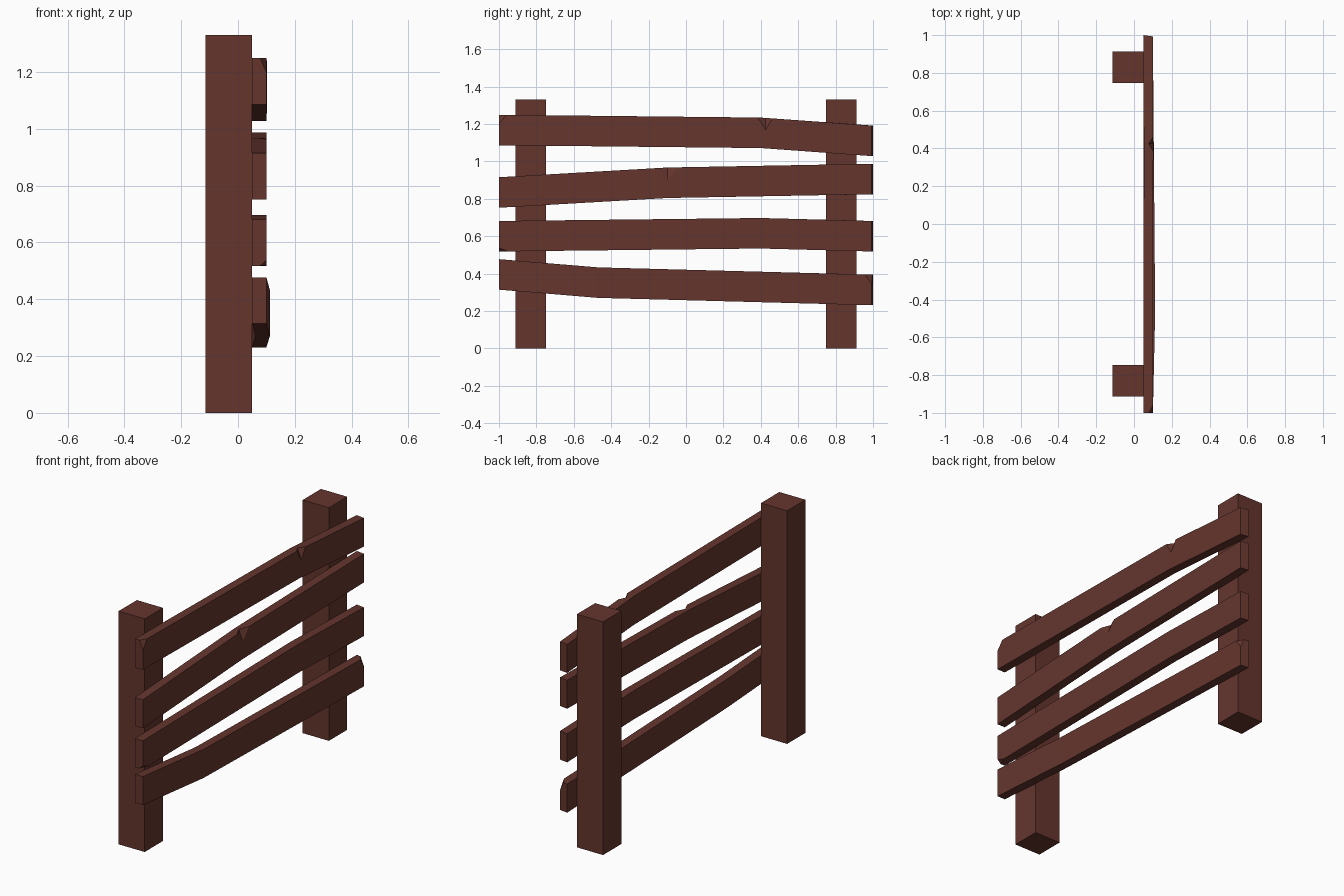
import bpy, bmesh
from mathutils import Vector

if "Cube" in bpy.data.objects:
    bpy.data.objects.remove(bpy.data.objects["Cube"])

wood = bpy.data.materials.new("red brown wood")
wood.diffuse_color = (0.13, 0.036, 0.027, 1)
wood.use_nodes = True
wood.node_tree.nodes["Principled BSDF"].inputs["Base Color"].default_value = wood.diffuse_color


def make_object(name, bm):
    bmesh.ops.recalc_face_normals(bm, faces=bm.faces)
    mesh = bpy.data.meshes.new(name)
    bm.to_mesh(mesh)
    bm.free()
    mesh.materials.append(wood)
    ob = bpy.data.objects.new(name, mesh)
    bpy.context.collection.objects.link(ob)
    return ob


def post(name, y):
    bm = bmesh.new()
    bmesh.ops.create_cube(bm, size=1)
    for v in bm.verts:
        v.co = Vector((-0.0325 + v.co.x * 0.165, y + v.co.y * 0.165, (v.co.z + 0.5) * 1.33))
    make_object(name, bm)


def rail(name, stations):
    """Sweep a rectangular section through (y, bottom z, x shift) stations."""
    bm = bmesh.new()
    rings = []
    for y, z, dx in stations:
        yf = 0.993 if y == 1 else y
        rings.append([bm.verts.new(p) for p in (
            (0.05 + dx, y, z), (0.10 + dx, yf, z),
            (0.10 + dx, yf, z + 0.163), (0.05 + dx, y, z + 0.163))])
    for a, b in zip(rings, rings[1:]):
        for i in range(4):
            j = (i + 1) % 4
            bm.faces.new((a[i], a[j], b[j], b[i]))
    bm.faces.new(rings[0])
    bm.faces.new(rings[-1])
    return make_object(name, bm)


def chip(ob, pts):
    """Cut the tetrahedron given by four points out of a rail."""
    bm = bmesh.new()
    v = [bm.verts.new(p) for p in pts]
    for f in ((0, 1, 2), (0, 1, 3), (0, 2, 3), (1, 2, 3)):
        bm.faces.new([v[i] for i in f])
    cutter = make_object("chip_cutter", bm)
    cutter.hide_render = True
    mod = ob.modifiers.new("chip", 'BOOLEAN')
    mod.operation = 'DIFFERENCE'
    mod.solver = 'EXACT'
    mod.object = cutter
    bpy.context.view_layer.objects.active = ob
    bpy.ops.object.modifier_apply(modifier=mod.name)
    bpy.data.objects.remove(cutter)


def edge_notch(ob, y, top, half, x=0.10, depth=0.065, inset=0.025):
    a, b = Vector((x, y - half, top)), Vector((x, y + half, top))
    c, d = Vector((x, y, top - depth)), Vector((x - inset, y, top))
    m = (c + d) / 2
    chip(ob, (a + (a - m), b + (b - m), c + (c - d) * 0.6, d + (d - c) * 0.6))


def corner_chip(ob, corner, dx, dy, dz):
    k = Vector(corner)
    tri = [k + Vector((dx, 0, 0)), k + Vector((0, dy, 0)), k + Vector((0, 0, dz))]
    c = sum(tri, Vector()) / 3
    chip(ob, [c + (p - c) * 2 for p in tri] + [c + (k - c) * 3])


# posts
post("left_post", -0.83)
post("right_post", 0.83)

# bent rails
top_rail = rail("top_rail", [(-1, 1.086, 0), (0.4, 1.071, 0.002), (1, 1.028, 0)])
upper_rail = rail("upper_rail", [(-1, 0.752, 0), (-0.1, 0.804, 0), (1, 0.824, 0)])
lower_rail = rail("lower_rail", [(-1, 0.518, 0), (0.4, 0.534, 0), (1, 0.518, 0)])
bottom_rail = rail("bottom_rail", [(-1, 0.314, 0), (-0.47, 0.27, 0.012), (1, 0.231, 0)])

# chips in the wood
edge_notch(top_rail, 0.425, 1.233, 0.04, x=0.102)
edge_notch(upper_rail, -0.1, 0.967, 0.055)
corner_chip(top_rail, (0.10, -1, 1.249), -0.022, 0.04, -0.05)
corner_chip(lower_rail, (0.10, -1, 0.518), -0.022, 0.05, 0.02)
corner_chip(bottom_rail, (0.10, 0.993, 0.394), -0.022, -0.035, -0.05)
